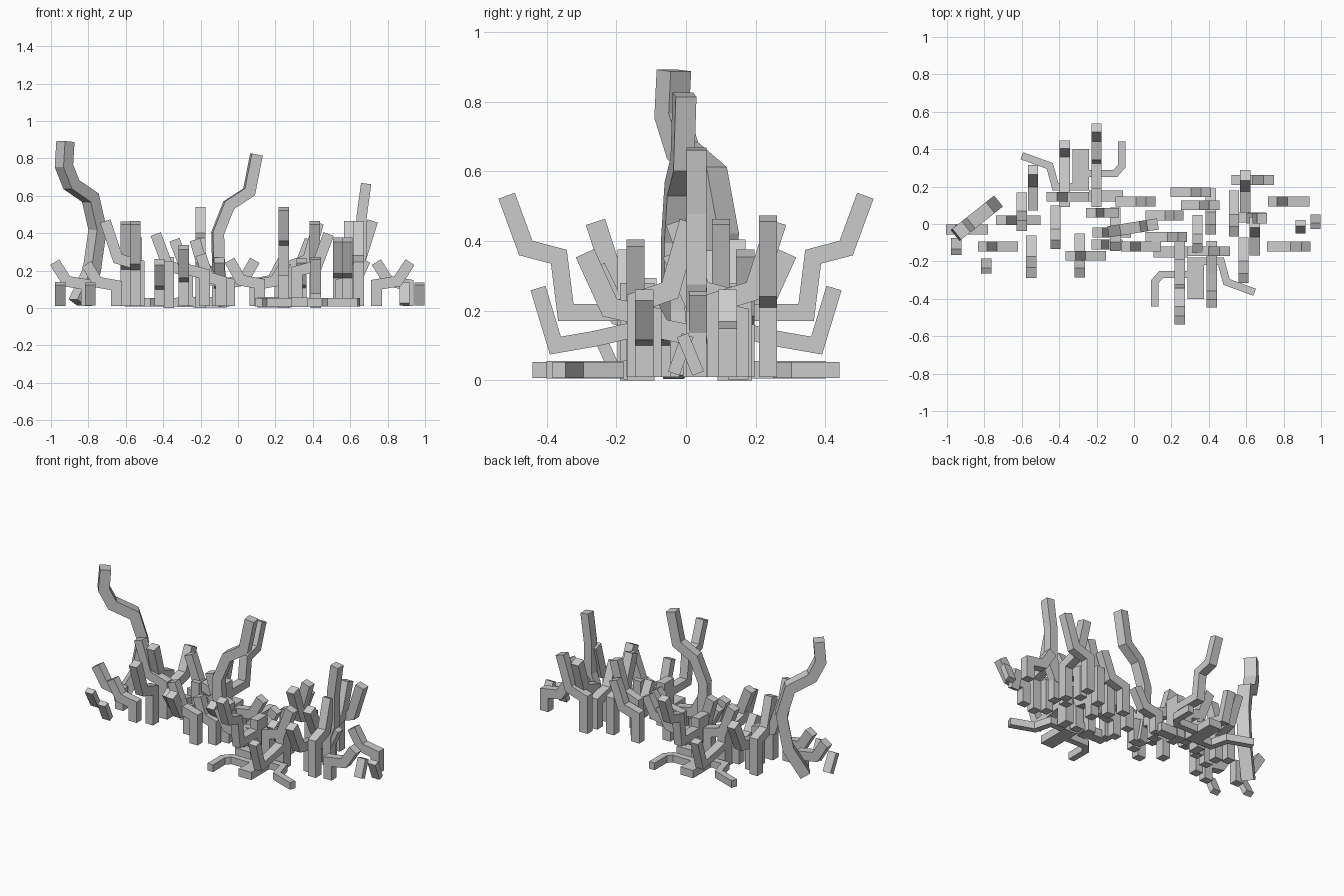
import bpy, bmesh
from mathutils import Vector

def sweep(name, pts, origin, u, v, width, thick):
    """Square-section branch following a flat path in the u/v plane, mitred bends."""
    u, v, o = Vector(u).normalized(), Vector(v), Vector(origin)
    side = u.cross(v).normalized() * width / 2
    P = [Vector(p) for p in pts]
    bm = bmesh.new()
    rings = []
    for i, p in enumerate(P):
        a = (P[i] - P[i - 1]).normalized() if i else (P[1] - P[0]).normalized()
        b = (P[i + 1] - P[i]).normalized() if i < len(P) - 1 else a
        na, nb = Vector((-a.y, a.x)), Vector((-b.y, b.x))
        m = (na + nb).normalized()
        m *= thick / 2 / max(m.dot(na), 0.5)
        w = [o + u * k.x + v * k.y for k in (p + m, p - m)]
        rings.append([bm.verts.new(c) for c in (w[0] + side, w[0] - side, w[1] - side, w[1] + side)])
    for r, s in zip(rings, rings[1:]):
        for k in range(4):
            bm.faces.new((r[k], r[(k + 1) % 4], s[(k + 1) % 4], s[k]))
    bm.faces.new(rings[0])
    bm.faces.new(rings[-1])
    bmesh.ops.recalc_face_normals(bm, faces=bm.faces)
    me = bpy.data.meshes.new(name)
    bm.to_mesh(me)
    bm.free()
    ob = bpy.data.objects.new(name, me)
    bpy.context.collection.objects.link(ob)

UP = (0, 0, 1)

def pair(name, pts, origin, u, v, width, thick):
    """The reef repeats under a half turn about (0.022, 0)."""
    sweep(name, pts, origin, u, v, width, thick)
    sweep(name + "_turned", pts, (0.045 - origin[0], -origin[1], origin[2]),
          (-u[0], -u[1], u[2]), (-v[0], -v[1], v[2]), width, thick)

def bent(length, h):
    """Upright, knee outward, then a rising tip."""
    L = abs(length)
    return [(0.03, 0.01), (0.03, 0.48 * h), (0.62 * L, 0.55 * h), (L - 0.02, h - 0.015)]

def along_x(fn, x0, x1, y, h):
    fn("branch_sideways", bent(x1 - x0, h), (x0, y, 0), (1 if x1 > x0 else -1, 0, 0), UP, 0.052, 0.058)

def along_y(fn, x, y0, y1, h):
    fn("branch_lengthways", bent(y1 - y0, h), (x, y0, 0), (0, 1 if y1 > y0 else -1, 0), UP, 0.055, 0.058)

# large upright branched coral with long hooked arms
pair("tall_arm", [(0.14, 0.195), (0.345, 0.195), (0.365, 0.355), (0.46, 0.38), (0.515, 0.53)],
     (-0.2, 0, 0), (0, 1, 0), UP, 0.055, 0.05)
pair("low_arm", [(0.13, 0.15), (0.26, 0.12), (0.375, 0.1), (0.425, 0.265)],
     (-0.37, 0, 0), (0, 1, 0), UP, 0.055, 0.045)
pair("coral_trunk", [(0.14, 0), (0.14, 0.28)], (-0.2, 0, 0), (0, 1, 0), UP, 0.055, 0.1)
pair("low_trunk", [(0.13, 0), (0.13, 0.25)], (-0.37, 0, 0), (0, 1, 0), UP, 0.055, 0.08)

# corals lying flat on the ground
pair("flat_trunk", [(-0.285, 0.18), (-0.285, 0.4)], (0, 0, 0.03), (1, 0, 0), (0, 1, 0), 0.05, 0.09)
pair("flat_long_arm", [(-0.28, 0.2), (-0.42, 0.2), (-0.45, 0.31), (-0.6, 0.365)],
     (0, 0, 0.03), (1, 0, 0), (0, 1, 0), 0.046, 0.04)
pair("flat_hook", [(-0.28, 0.27), (-0.1, 0.27), (-0.065, 0.31), (-0.065, 0.44)],
     (0, 0, 0.03), (1, 0, 0), (0, 1, 0), 0.046, 0.04)
pair("flat_foot", [(-0.24, 0.15), (-0.06, 0.15)], (0, 0, 0.03), (1, 0, 0), (0, 1, 0), 0.055, 0.06)

# lengthways branches: x, start y, tip y, height
for x, y0, y1, h in [(-0.54, 0.07, 0.31, 0.38), (-0.55, -0.06, -0.28, 0.47),
                     (-0.6, 0.17, -0.03, 0.47)]:
    along_y(pair, x, y0, y1, h)
for x, y0, y1, h in [(-0.42, 0.1, -0.13, 0.26), (-0.1, 0.09, -0.14, 0.27), (-0.29, -0.05, -0.28, 0.34),
                     (0.41, 0.19, -0.05, 0.47), (0.535, 0.18, -0.06, 0.38), (0.34, 0.05, -0.15, 0.27)]:
    along_y(sweep, x, y0, y1, h)

# sideways branches: start x, tip x, y, height
for x0, x1, y, h in [(-0.15, -0.36, -0.17, 0.38), (-0.24, -0.46, 0.145, 0.41),
                     (0.06, 0.26, 0.045, 0.27), (-0.1, 0.11, 0.12, 0.27)]:
    along_x(pair, x0, x1, y, h)
for x0, x1, y, h in [(0.71, 0.94, -0.12, 0.26), (0.94, 0.72, 0.12, 0.26), (0.52, 0.74, 0.235, 0.48),
                     (-0.62, -0.83, -0.12, 0.25), (-0.5, -0.73, 0.02, 0.48), (-0.78, -1.0, -0.03, 0.26),
                     (0.25, 0.45, 0.1, 0.47), (0.06, 0.28, -0.07, 0.26), (0.52, 0.7, 0.035, 0.27),
                     (-0.06, -0.22, -0.11, 0.3), (-0.08, -0.25, 0.06, 0.38)]:
    along_x(sweep, x0, x1, y, h)

# short leaning stubs at both ends
for x, y0, y1 in [(0.97, 0.035, -0.01), (0.89, -0.035, 0.005), (-0.95, -0.09, -0.15), (-0.79, -0.2, -0.25)]:
    sweep("stub", [(y0, 0.02), (y1, 0.13)], (x, 0, 0), (0, 1, 0), UP, 0.055, 0.035)

# three tall winding stalks
sweep("stalk_left", [(0.0, 0.03), (-0.1, 0.2), (-0.14, 0.42), (-0.09, 0.59), (0.04, 0.66), (0.09, 0.76), (0.08, 0.89)],
      (-0.86, 0.015, 0), (-0.78, -0.62, 0), UP, 0.075, 0.065)
sweep("stalk_middle", [(-0.07, 0.01), (-0.105, 0.2), (-0.11, 0.4), (-0.05, 0.55), (0.06, 0.62), (0.1, 0.82)],
      (0, -0.02, 0), (1, 0.16, 0), UP, 0.06, 0.06)
sweep("stalk_right", [(0.63, 0.01), (0.63, 0.2), (0.66, 0.28), (0.66, 0.48), (0.685, 0.665)],
      (0, 0.03, 0), (1, 0, 0), UP, 0.057, 0.055)
